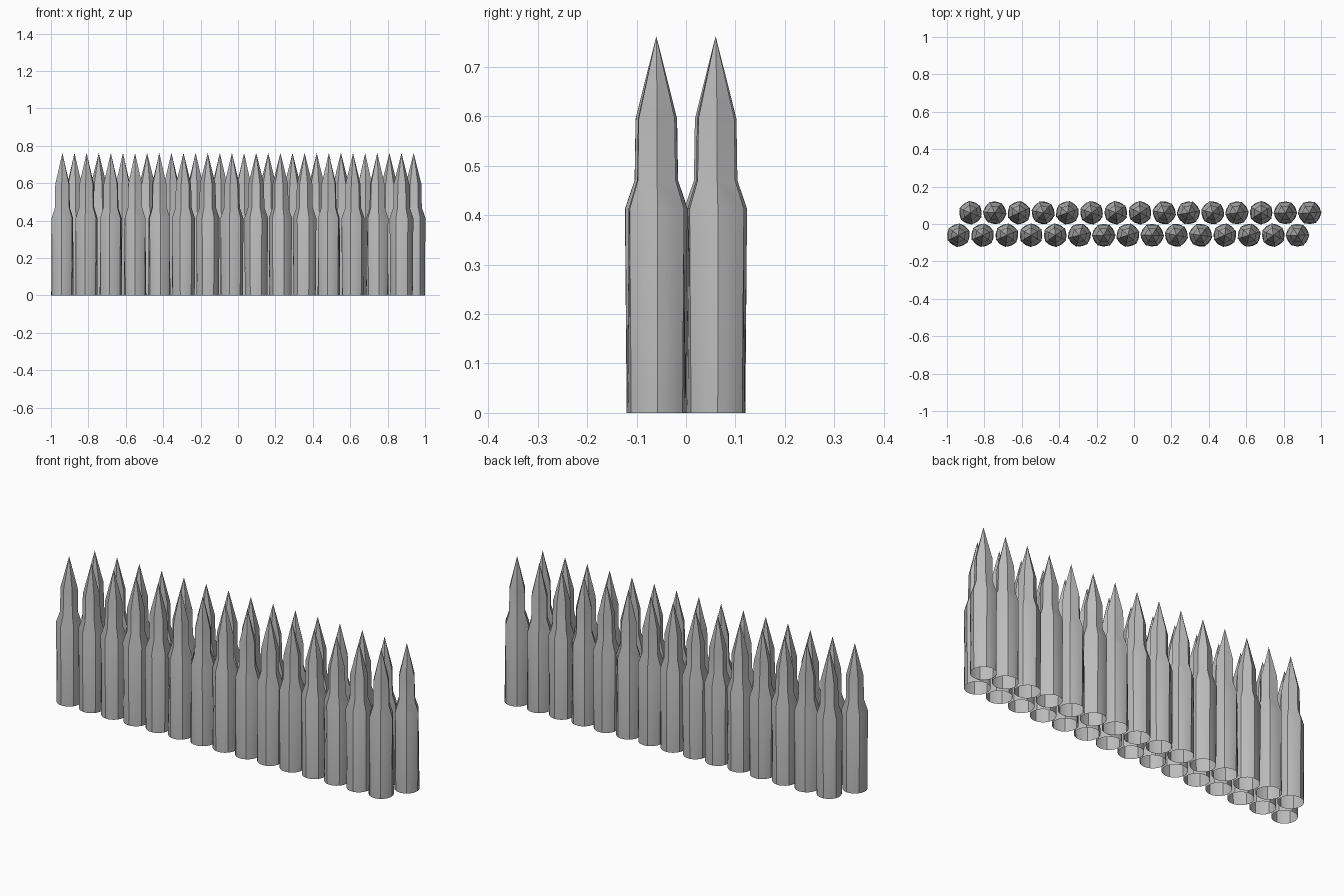
import bpy, bmesh, math, random

cube = bpy.data.objects.get("Cube")
if cube:
    bpy.data.objects.remove(cube, do_unlink=True)

random.seed(4)
SIDES, STEPS = 6, 4          # hexagonal stake, each flat split into steps
COUNT, PITCH, ROW_Y = 15, 0.1295, 0.06

grey = bpy.data.materials.new("stake_grey")
grey.use_nodes = True
grey.diffuse_color = (0.5, 0.5, 0.5, 1)
grey.node_tree.nodes["Principled BSDF"].inputs["Base Color"].default_value = (0.5, 0.5, 0.5, 1)


def ring(bm, radius, z, turn, faceted, steps):
    """One cross-section: a circle, or a hexagon sampled at the same angles."""
    verts = []
    half = math.pi / SIDES
    for i in range(SIDES * steps):
        a = 2 * math.pi * i / (SIDES * steps)
        r = radius
        if faceted:
            r *= math.cos(half) / math.cos(a % (2 * half) - half)
        verts.append(bm.verts.new((r * math.cos(a + turn), r * math.sin(a + turn), z)))
    return verts


def bridge(bm, low, high):
    n = len(low)
    for i in range(n):
        j = (i + 1) % n
        bm.faces.new((low[i], low[j], high[j], high[i]))


def make_stake(name, x, y):
    bm = bmesh.new()
    turn = random.uniform(0, math.tau)
    # Round foot blending into a hexagonal body, open underneath
    foot = ring(bm, 0.06, 0, turn, False, STEPS)
    body = ring(bm, 0.0635, 0.413, turn, True, STEPS)
    bridge(bm, foot, body)
    # Shoulder, neck and point
    shoulder = ring(bm, 0.044, 0.47, turn, True, 1)
    neck = ring(bm, 0.042, 0.595, turn, True, 1)
    tip = bm.verts.new((0, 0, 0.762))
    for i in range(SIDES):
        j = (i + 1) % SIDES
        edge = [body[(i * STEPS + k) % len(body)] for k in range(STEPS + 1)]
        bm.faces.new(edge + [shoulder[j], shoulder[i]])
        bm.faces.new((neck[i], neck[j], tip))
    bridge(bm, shoulder, neck)
    mesh = bpy.data.meshes.new(name)
    bm.to_mesh(mesh)
    bm.free()
    mesh.materials.append(grey)
    obj = bpy.data.objects.new(name, mesh)
    obj.location = (x, y, 0)
    bpy.context.collection.objects.link(obj)
    return obj


# Two staggered rows
start = -(COUNT - 0.5) * PITCH / 2
stakes = []
for i in range(COUNT):
    stakes.append(make_stake(f"front_stake_{i + 1}", start + i * PITCH, -ROW_Y))
    stakes.append(make_stake(f"back_stake_{i + 1}", start + (i + 0.5) * PITCH, ROW_Y))

bpy.ops.object.select_all(action="DESELECT")
for s in stakes:
    s.select_set(True)
bpy.context.view_layer.objects.active = stakes[0]
bpy.ops.object.shade_smooth_by_angle(angle=math.radians(30))
